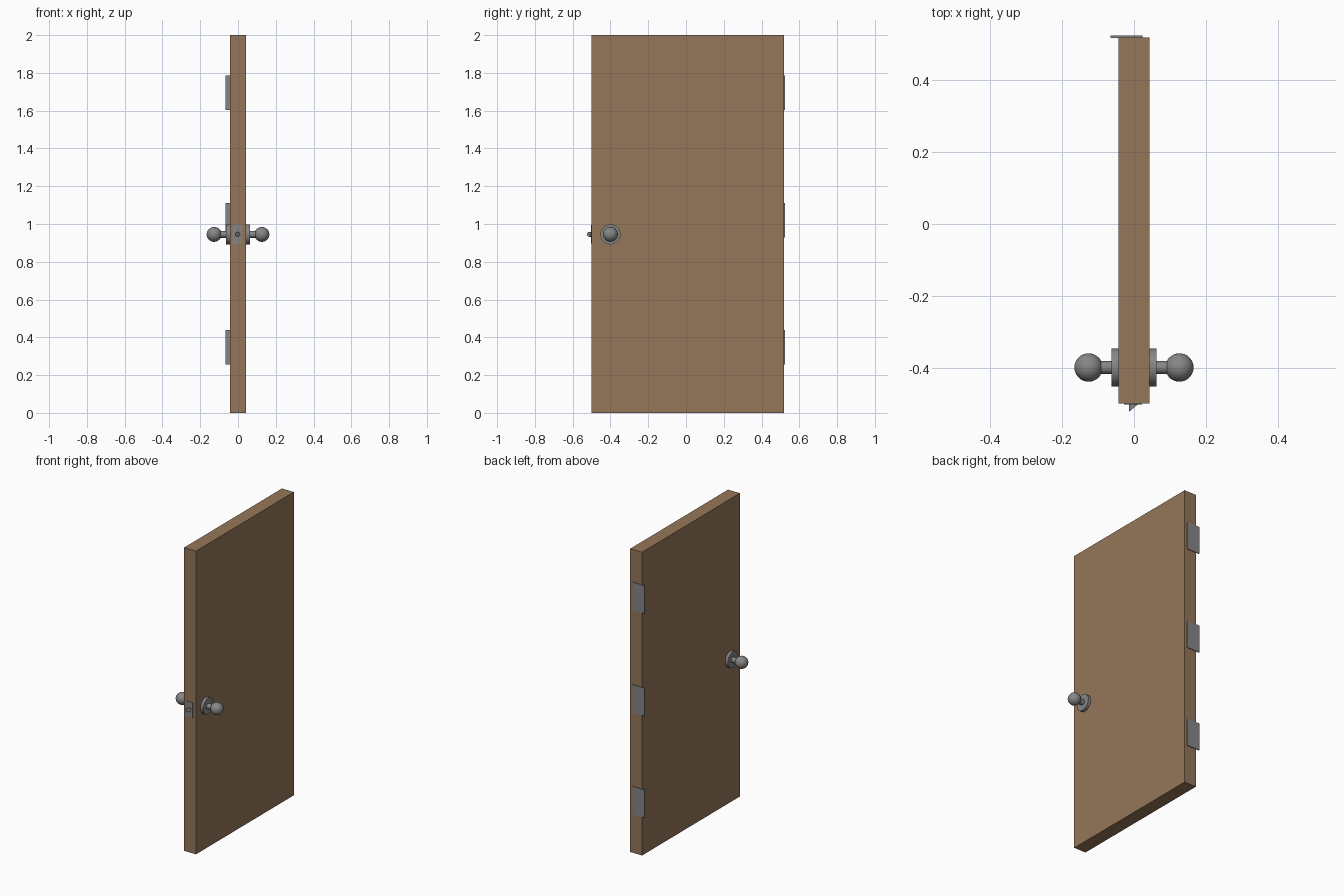
import bpy, bmesh
from math import pi
from mathutils import Matrix, Vector

if "Cube" in bpy.data.objects:
    bpy.data.objects.remove(bpy.data.objects["Cube"], do_unlink=True)


def material(name, rgb):
    m = bpy.data.materials.new(name)
    m.use_nodes = True
    m.diffuse_color = (*rgb, 1)
    m.node_tree.nodes["Principled BSDF"].inputs["Base Color"].default_value = (*rgb, 1)
    return m


WOOD = material("brown wood", (0.30, 0.18, 0.10))
METAL = material("grey metal", (0.24, 0.24, 0.24))


def finish(name, bm, mat, smooth=False):
    mesh = bpy.data.meshes.new(name)
    bmesh.ops.recalc_face_normals(bm, faces=bm.faces)
    bm.to_mesh(mesh)
    bm.free()
    mesh.materials.append(mat)
    obj = bpy.data.objects.new(name, mesh)
    bpy.context.collection.objects.link(obj)
    if smooth:
        bpy.ops.object.select_all(action="DESELECT")
        obj.select_set(True)
        bpy.context.view_layer.objects.active = obj
        bpy.ops.object.shade_smooth_by_angle(angle=pi / 6)
    return obj


def box(name, low, high, mat):
    low, high = Vector(low), Vector(high)
    bm = bmesh.new()
    bmesh.ops.create_cube(bm, size=1, matrix=Matrix.Translation((low + high) / 2)
                          @ Matrix.Diagonal((*(high - low), 1)))
    return finish(name, bm, mat)


def cylinder(bm, radius, depth, centre, axis):
    bmesh.ops.create_cone(bm, cap_ends=True, segments=32, radius1=radius, radius2=radius,
                          depth=depth, matrix=Matrix.Translation(centre)
                          @ Matrix.Rotation(pi / 2, 4, axis))


FRONT, BACK, HALF = -0.5, 0.52, 0.0435
KNOB_Y, KNOB_Z = -0.4, 0.945

# Door slab
box("door_panel", (-HALF, FRONT, 0), (HALF, BACK, 2), WOOD)

# Hinge leaves on the back edge, projecting past the right face
for label, z in (("lower", 0.348), ("middle", 1.019), ("upper", 1.695)):
    box(label + "_hinge", (-0.066, BACK - 0.001, z - 0.0915),
        (0.024, BACK + 0.005, z + 0.0915), METAL)

# Rosette, stem and ball knob on both faces
for label, side in (("left", 1), ("right", -1)):
    bm = bmesh.new()
    cylinder(bm, 0.053, 0.02, (side * 0.0525, KNOB_Y, KNOB_Z), "Y")
    finish(label + "_rosette", bm, METAL, True)
    bm = bmesh.new()
    cylinder(bm, 0.018, 0.05, (side * 0.08, KNOB_Y, KNOB_Z), "Y")
    finish(label + "_stem", bm, METAL, True)
    bm = bmesh.new()
    bmesh.ops.create_uvsphere(bm, u_segments=32, v_segments=16, radius=0.0395,
                              matrix=Matrix.Translation((side * 0.1265, KNOB_Y, KNOB_Z))
                              @ Matrix.Rotation(pi / 2, 4, "Y"))
    finish(label + "_knob", bm, METAL, True)

# Latch plate on the front edge
box("latch_plate", (-0.028, FRONT - 0.003, KNOB_Z - 0.049),
    (0.022, FRONT + 0.001, KNOB_Z + 0.049), METAL)

# Round latch bolt, its end cut on a slant
bm = bmesh.new()
radius, centre_x = 0.0125, -0.002
cylinder(bm, radius, 0.02, (centre_x, FRONT - 0.01, KNOB_Z), "X")
for v in bm.verts:
    if v.co.y < FRONT - 0.01:
        across = (centre_x + radius - v.co.x) / (2 * radius)
        v.co.y = FRONT - 0.003 - 0.021 * across
finish("latch_bolt", bm, METAL, True)
